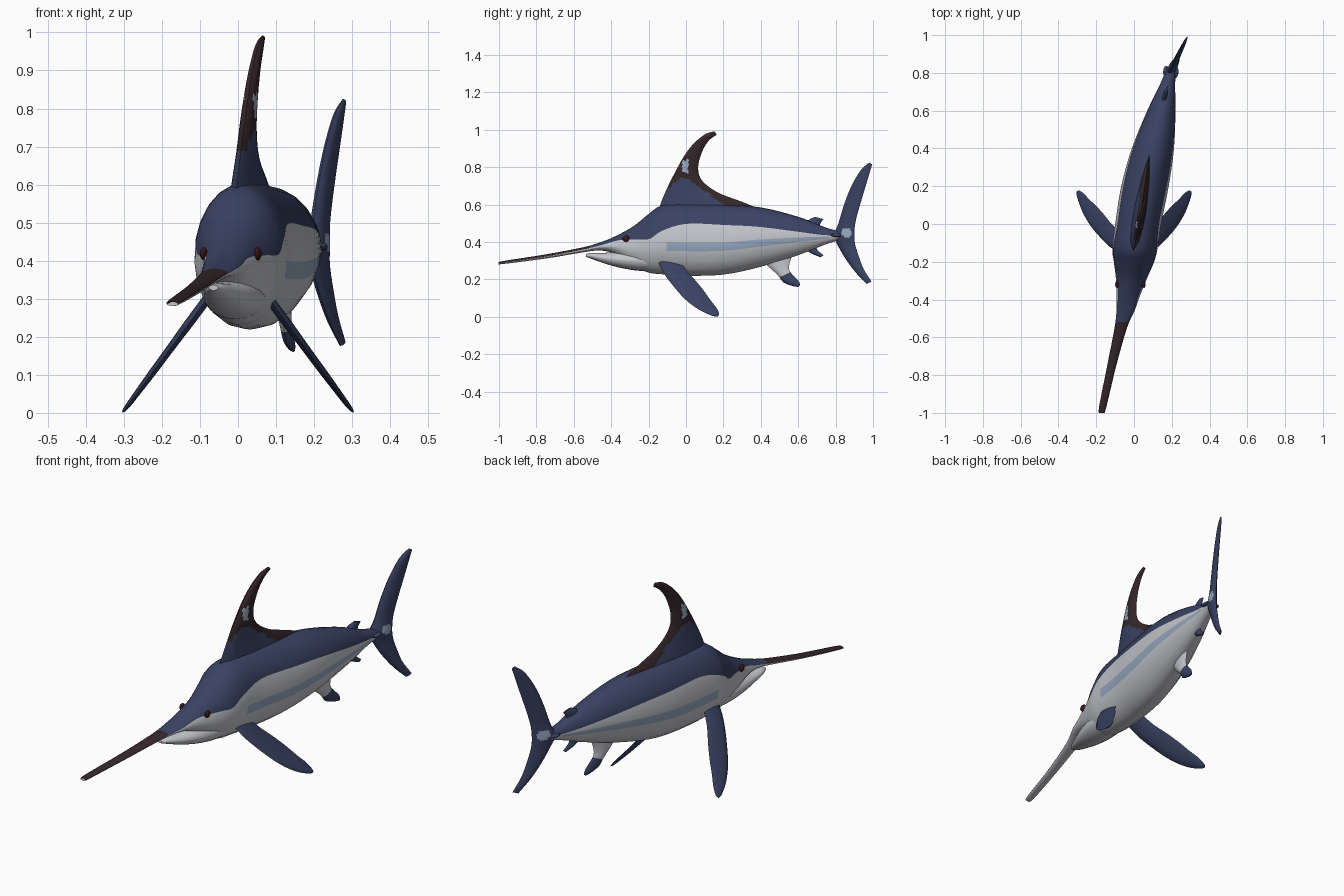
import bpy, bmesh, math
from mathutils import Vector

if "Cube" in bpy.data.objects:
    bpy.data.objects.remove(bpy.data.objects["Cube"])


def material(name, r, g, b):
    m = bpy.data.materials.new(name)
    m.use_nodes = True
    m.diffuse_color = (r, g, b, 1)
    node = m.node_tree.nodes["Principled BSDF"]
    node.inputs["Base Color"].default_value = (r, g, b, 1)
    node.inputs["Roughness"].default_value = 0.7
    return m


PALETTE = [material("navy", .042, .055, .125), material("off_white", .56, .57, .61),
           material("pale_blue", .31, .40, .53), material("dark_brown", .035, .02, .023),
           material("eye_red", .045, .008, .01)]
NAVY, WHITE, BLUE, BROWN, EYE = range(len(PALETTE))


def spline(rows, steps):
    """Smoothly resample station tuples."""
    out = []
    for i in range(len(rows) - 1):
        p = [rows[max(0, min(len(rows) - 1, i + k))] for k in (-1, 0, 1, 2)]
        for s in range(steps):
            t = s / steps
            out.append([b + t * (c - a + t * (2*a - 5*b + 4*c - d + t * (3*(b - c) + d - a))) / 2
                        for a, b, c, d in zip(*p)])
    return out + [list(rows[-1])]


def finish(name, bm):
    bmesh.ops.recalc_face_normals(bm, faces=bm.faces)
    me = bpy.data.meshes.new(name)
    bm.to_mesh(me)
    bm.free()
    for m in PALETTE:
        me.materials.append(m)
    ob = bpy.data.objects.new(name, me)
    bpy.context.collection.objects.link(ob)
    bpy.ops.object.select_all(action='DESELECT')
    ob.select_set(True)
    bpy.context.view_layer.objects.active = ob
    bpy.ops.object.shade_smooth_by_angle(angle=math.radians(40))


def loft(name, rings, rule):
    """Skin closed rings; rule(column, centre) picks the colour."""
    bm = bmesh.new()
    vs = [[bm.verts.new(p) for p in ring] for ring in rings]
    n = len(vs[0])
    for a, b in zip(vs, vs[1:]):
        for j in range(n):
            k = (j + 1) % n
            f = bm.faces.new((a[j], a[k], b[k], b[j]))
            f.material_index = rule(j, f.calc_center_median())
    for end in (vs[0], vs[-1]):
        f = bm.faces.new(end)
        f.material_index = rule(n // 4, f.calc_center_median())
    finish(name, bm)


# Body and bill: y, centre x, top, bottom, half width, colour line as share of height
BODY = [(-1, -.17, .292, .282, .010, .5), (-.975, -.167, .299, .283, .019, .5),
        (-.75, -.118, .334, .312, .024, .5), (-.55, -.07, .372, .345, .033, .55),
        (-.46, -.045, .398, .355, .048, .62), (-.38, -.03, .43, .335, .062, .74),
        (-.28, -.012, .485, .27, .085, .67), (-.2, 0, .55, .237, .107, .57),
        (-.13, .005, .595, .228, .12, .63), (0, .022, .605, .22, .122, .72),
        (.2, .058, .60, .226, .126, .71), (.4, .1, .585, .268, .112, .67),
        (.6, .145, .535, .33, .075, .61), (.74, .178, .48, .385, .04, .55),
        (.83, .2, .455, .415, .024, .5)]
body_rows = spline(BODY, 4)


def centre_x(y):
    for a, b in zip(body_rows, body_rows[1:]):
        if a[0] <= y <= b[0]:
            return a[1] + (b[1] - a[1]) * (y - a[0]) / (b[0] - a[0])


def body_ring(y, cx, top, bot, w, line):
    # Angles run from the belly to the back, with rows on the stripe and colour line
    marks = [math.acos(1 - 2 * share) for share in (0, .34, .46, line, 1)]
    angles = []
    for a, b, n in zip(marks, marks[1:], (4, 1, 1, 5)):
        angles += [a + (b - a) * i / n for i in range(n)]
    mid, h = (top + bot) / 2, (top - bot) / 2
    right = [(-w * math.sin(t), mid - h * math.cos(t)) for t in angles + [math.pi]]
    left = [(-x, z) for x, z in right[-2:0:-1]]
    return [(cx + x, y, z) for x, z in right + left]


def body_rule(j, c):
    row = min(j, 21 - j)
    if row >= 6:
        return BROWN if c.y < -.53 else NAVY
    return BLUE if row == 4 and -.1 < c.y < .76 else WHITE


loft("body", [body_ring(*r) for r in body_rows], body_rule)

# Lower jaw
JAW = [(-.535, -.064, .336, .322, .012, .5), (-.5, -.058, .342, .308, .03, .5),
       (-.44, -.043, .342, .287, .045, .5), (-.36, -.026, .35, .264, .064, .5),
       (-.26, -.01, .36, .247, .078, .5), (-.18, 0, .36, .245, .08, .5)]
loft("lower_jaw", [body_ring(*r) for r in spline(JAW, 3)], lambda j, c: WHITE)


def fin(name, rows, place, rule, cols=14, steps=5):
    """Blade from stations of leading y, z, trailing y, z and thickness."""
    rings = []
    for ly, lz, ty, tz, thick in spline(rows, steps):
        side = []
        for i in range(cols + 1):
            f = i / cols
            half = thick / 2 * (math.sin(math.pi * f ** .7) ** .7 if 0 < i < cols else 0)
            side.append((ly + (ty - ly) * f, lz + (tz - lz) * f, half))
        ring = [(place(y, z) - h, y, z) for y, z, h in side]
        ring += [(place(y, z) + h, y, z) for y, z, h in side[-2:0:-1]]
        rings.append(ring)
    loft(name, rings, rule)


def plain(j, c):
    return NAVY


def on_midline(y, z):
    return centre_x(y)


# Dorsal fin: brown blade, navy foot, pale fleck
def dorsal_rule(j, c):
    if abs(c.y + .005) < .016 and .77 < c.z < .84:
        return BLUE
    return BROWN if c.z > .75 - .7 * abs(c.y + .01) else NAVY


fin("dorsal_fin",
    [(-.15, .56, .42, .565, .075), (-.13, .62, .30, .615, .06), (-.1, .69, .17, .665, .046),
     (-.06, .77, .085, .73, .04), (-.01, .86, .065, .80, .034), (.04, .925, .085, .88, .028),
     (.1, .975, .12, .94, .022), (.15, .992, .165, .975, .01)],
    lambda y, z: .02 + .17 * y + .05 * max(0, z - .6), dorsal_rule)

# Tail fin with a pale spot at its root
fin("tail_fin",
    [(.98, .825, .995, .815, .008), (.935, .785, .98, .765, .02), (.885, .7, .955, .68, .025),
     (.845, .6, .925, .58, .03), (.815, .5, .905, .5, .036), (.79, .435, .9, .435, .05),
     (.81, .385, .905, .385, .036), (.85, .315, .925, .32, .03), (.905, .24, .95, .255, .024),
     (.965, .176, .992, .188, .01)],
    lambda y, z: .19 + (y - .8) * .48,
    lambda j, c: BLUE if math.hypot(c.y - .858, c.z - .45) < .026 else NAVY)

# Pectoral fins
PECTORAL = [(-.15, .30, -.04, .315, .03), (-.12, .235, 0, .25, .03), (-.06, .155, .05, .195, .026),
            (0, .09, .095, .14, .024), (.07, .038, .13, .09, .02), (.14, .006, .165, .045, .016),
            (.17, .001, .178, .015, .008)]
for label, s in (("left", 1), ("right", -1)):
    fin(label + "_pectoral_fin", PECTORAL, lambda y, z: s * (.085 + (.295 - z) * .74), plain, 8, 3)

# Anal fin, pale with a navy tip
fin("anal_fin",
    [(.40, .31, .58, .36, .04), (.45, .26, .555, .29, .034), (.49, .225, .552, .25, .03),
     (.52, .185, .575, .22, .025), (.57, .165, .603, .19, .018), (.6, .16, .61, .17, .008)],
    on_midline,
    lambda j, c: NAVY if c.z < .215 or c.y - c.z > .31 else WHITE, 8, 3)

# Small finlets above and below the tail stem
fin("upper_finlet", [(.63, .49, .71, .47, .03), (.655, .518, .72, .502, .024),
                     (.69, .535, .735, .522, .01)], on_midline, plain, 6, 3)
fin("lower_finlet", [(.62, .375, .69, .39, .03), (.665, .342, .705, .355, .024),
                     (.72, .318, .735, .33, .01)], on_midline, plain, 6, 3)


def blob(name, centre, size, colour):
    bm = bmesh.new()
    bmesh.ops.create_uvsphere(bm, u_segments=12, v_segments=8, radius=1)
    for v in bm.verts:
        v.co = Vector(centre) + v.co * Vector(size)
    for f in bm.faces:
        f.material_index = colour
    finish(name, bm)


# Eyes and tail keels
for label, s in (("left", 1), ("right", -1)):
    blob(label + "_eye", (-.019 + s * .071, -.32, .418), (.01, .019, .017), EYE)
    blob(label + "_tail_keel", (.195 + s * .024, .805, .437), (.017, .032, .01), NAVY)
